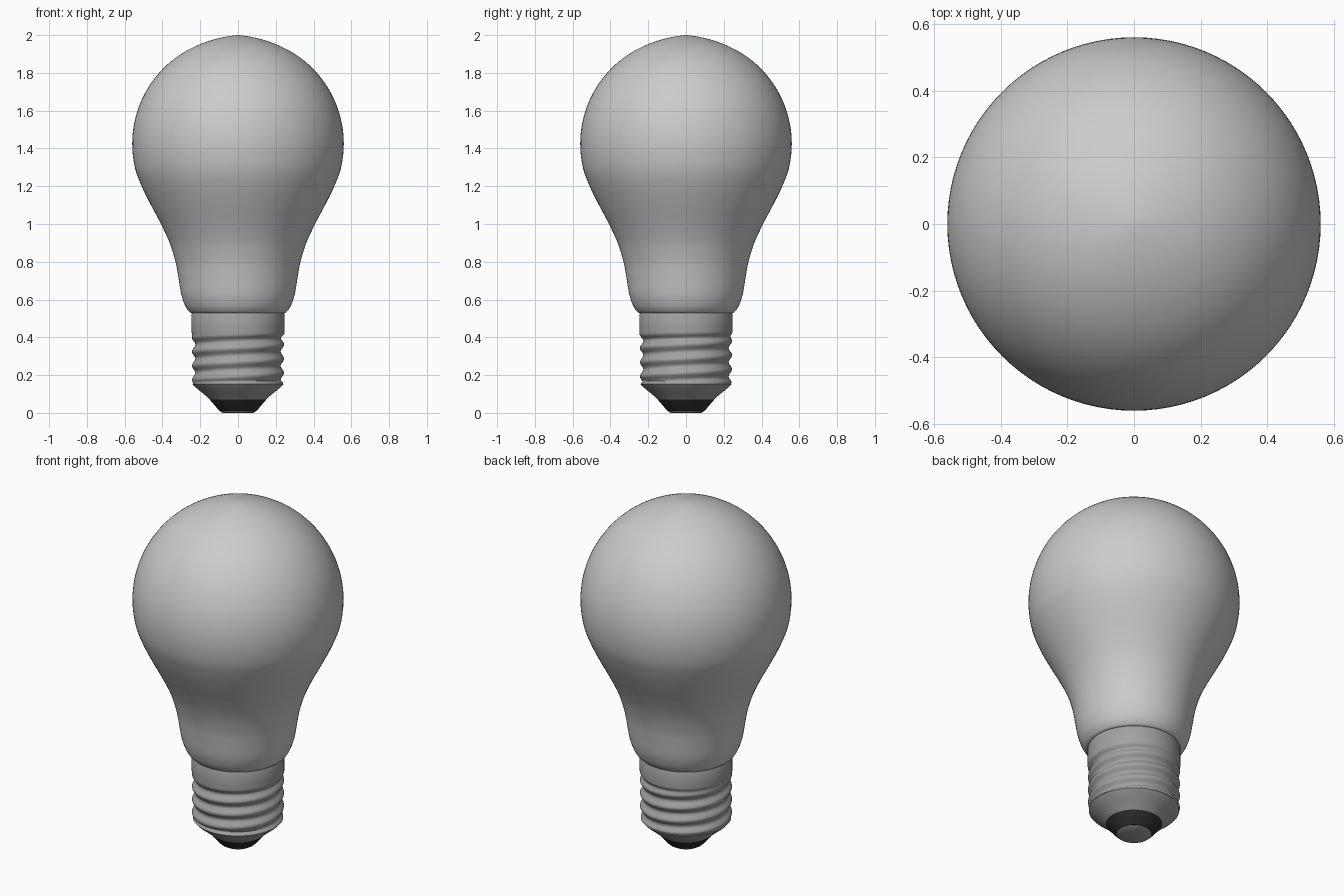
import bpy
from math import sin, cos, pi, radians

if "Cube" in bpy.data.objects:
    bpy.data.objects.remove(bpy.data.objects["Cube"])

SEG = 96


def smoothstep(a, b, x):
    t = min(1, max(0, (x - a) / (b - a)))
    return t * t * (3 - 2 * t)


def spline(pts, last, steps=5):
    """Catmull-Rom curve through (r, z) points; last sets the end tangent."""
    p = [pts[0]] + pts + [last]
    out = []
    for a, b, c, d in zip(p, p[1:], p[2:], p[3:]):
        for i in range(steps):
            t = i / steps
            out.append(tuple(0.5 * (2 * v + (w - u) * t + (2 * u - 5 * v + 4 * w - x) * t * t
                                    + (3 * v - u - 3 * w + x) * t ** 3)
                             for u, v, w, x in zip(a, b, c, d)))
    return out + [pts[-1]]


def revolve(name, profile, radius=None, color=None, angle=35):
    """Spin an (r, z) profile, bottom to top; radius(r, z, theta) may modulate it."""
    verts, faces, rings = [], [], []
    for r, z in profile:
        n = 1 if r < 1e-6 else SEG
        rings.append((len(verts), n))
        for i in range(n):
            a = 2 * pi * i / SEG
            q = radius(r, z, a) if radius else r
            verts.append((q * cos(a), q * sin(a), z))
    for (s, n), (t, m) in zip(rings, rings[1:]):
        for i in range(SEG):
            j = (i + 1) % SEG
            if n == 1:
                faces.append((s, t + j, t + i))
            elif m == 1:
                faces.append((s + i, s + j, t))
            else:
                faces.append((s + i, s + j, t + j, t + i))
    me = bpy.data.meshes.new(name)
    me.from_pydata(verts, [], faces)
    ob = bpy.data.objects.new(name, me)
    bpy.context.collection.objects.link(ob)
    if color:
        mat = bpy.data.materials.new(name)
        mat.diffuse_color = color
        mat.use_nodes = True
        mat.node_tree.nodes["Principled BSDF"].inputs["Base Color"].default_value = mat.diffuse_color
        me.materials.append(mat)
    bpy.ops.object.select_all(action='DESELECT')
    ob.select_set(True)
    bpy.context.view_layer.objects.active = ob
    bpy.ops.object.shade_smooth_by_angle(angle=radians(angle))
    return ob


METAL = (0.36, 0.36, 0.36, 1)

# Glass envelope: flared neck, then a round dome with a faint tip
neck = spline([(0.25, 0.53), (0.262, 0.54), (0.281, 0.57), (0.301, 0.63), (0.316, 0.72),
               (0.331, 0.80), (0.362, 0.90), (0.408, 1.00), (0.461, 1.10),
               (0.510, 1.20), (0.546, 1.30), (0.56, 1.425)], (0.546, 1.55))
dome = []
for i in range(1, 32):
    r = 0.56 * cos(pi / 2 * i / 32)
    dome.append((r, 1.425 + 0.563 * sin(pi / 2 * i / 32) + 0.012 * max(0, 1 - r / 0.3) ** 2))
revolve("glass_bulb", [(0, 0.53), (0.24, 0.53)] + neck + dome + [(0, 2.0)])

# Screw cap with a right-handed thread that fades into the collar
PITCH = 0.075


def thread(r, z, a):
    if r < 0.23 or z < 0.158 or z > 0.45:
        return r
    wave = 0.5 + 0.5 * cos(2 * pi * ((z - 0.362) / PITCH - a / (2 * pi)))
    fade = smoothstep(0.155, 0.17, z) * (1 - smoothstep(0.39, 0.43, z))
    return r + fade * (0.226 + 0.018 * wave - r)


wall = [(0.239 + 0.007 * smoothstep(0.3, 0.42, z), z)
        for z in (0.155 + 0.29 * i / 60 for i in range(61))]
revolve("screw_cap", [(0, 0.155), (0.225, 0.155)] + wall
        + [(0.246, 0.525), (0.242, 0.532), (0, 0.532)], thread, METAL, angle=50)

# Tapered metal base under the thread
revolve("base_cone", [(0, 0.07), (0.148, 0.07), (0.158, 0.08), (0.19, 0.107), (0.222, 0.133),
                      (0.24, 0.152), (0.237, 0.158), (0, 0.158)], color=METAL, angle=40)

# Dark insulator ring
revolve("insulator", [(0, 0.01), (0.095, 0.01), (0.105, 0.018), (0.15, 0.071), (0, 0.071)],
        color=(0.03, 0.03, 0.03, 1))

# Contact disc at the foot
revolve("contact", [(0, 0), (0.082, 0), (0.092, 0.006), (0.094, 0.016), (0, 0.016)], color=METAL)
